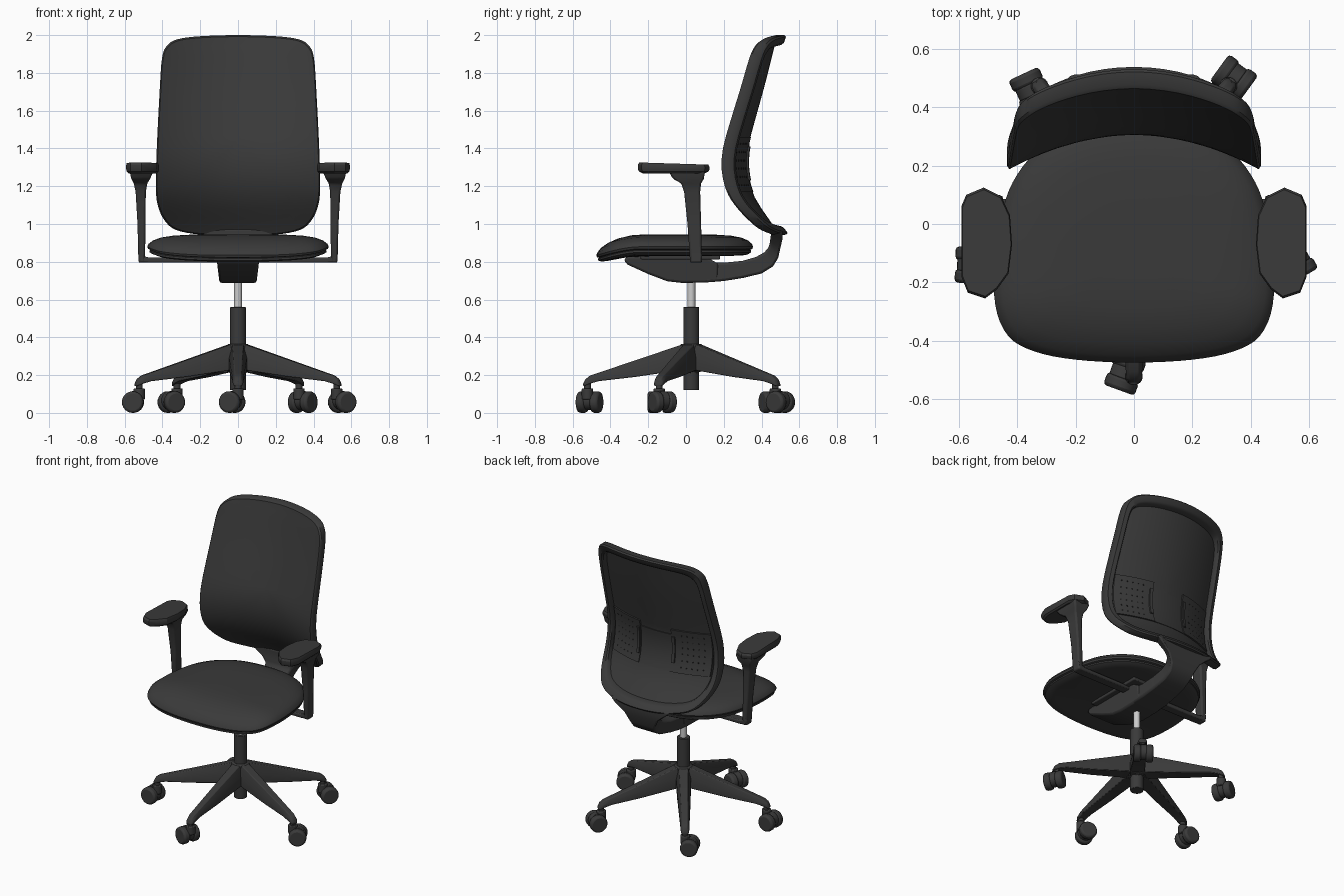
import bpy, bmesh, math
from mathutils import Vector, Matrix

if "Cube" in bpy.data.objects:
    bpy.data.objects.remove(bpy.data.objects["Cube"])


def material(name, v):
    m = bpy.data.materials.new(name)
    m.diffuse_color = (v, v, v, 1)
    m.use_nodes = True
    m.node_tree.nodes["Principled BSDF"].inputs["Base Color"].default_value = m.diffuse_color
    return m


DARK = material("charcoal", 0.042)
BLACK = material("near_black", 0.02)
STEEL = material("light_steel", 0.6)


def finish(name, bm, mat=DARK, bevel=0, angle=35):
    bmesh.ops.recalc_face_normals(bm, faces=bm.faces)
    me = bpy.data.meshes.new(name)
    bm.to_mesh(me)
    bm.free()
    me.materials.append(mat)
    ob = bpy.data.objects.new(name, me)
    bpy.context.collection.objects.link(ob)
    if bevel:
        mod = ob.modifiers.new("bevel", 'BEVEL')
        mod.width, mod.segments = bevel, 2
        mod.limit_method, mod.angle_limit = 'ANGLE', math.radians(30)
    bpy.ops.object.select_all(action='DESELECT')
    bpy.context.view_layer.objects.active = ob
    ob.select_set(True)
    bpy.ops.object.shade_smooth_by_angle(angle=math.radians(angle))
    return ob


def loft(name, rings, mat=DARK, bevel=0, angle=35):
    """Skin between closed rings of equal point count, capped at both ends."""
    bm = bmesh.new()
    vs = [[bm.verts.new(p) for p in r] for r in rings]
    n = len(rings[0])
    for a, b in zip(vs, vs[1:]):
        for i in range(n):
            j = (i + 1) % n
            bm.faces.new((a[i], a[j], b[j], b[i]))
    bm.faces.new(vs[0])
    bm.faces.new(vs[-1])
    return finish(name, bm, mat, bevel, angle)


def cylinder(name, r, a, b, mat=DARK, seg=24, bevel=0):
    a, b = Vector(a), Vector(b)
    bm = bmesh.new()
    rot = (b - a).to_track_quat('Z', 'Y').to_matrix().to_4x4()
    bmesh.ops.create_cone(bm, cap_ends=True, segments=seg, radius1=r, radius2=r,
                          depth=(b - a).length,
                          matrix=Matrix.Translation((a + b) / 2) @ rot)
    return finish(name, bm, mat, bevel)


def smooth_outline(half, steps=4):
    """Mirror a half outline and run a smooth closed curve through it."""
    pts = half + [(-x, y) for x, y in half[-2:0:-1]]
    n, out = len(pts), []
    for i in range(n):
        p = [Vector(pts[(i + k) % n]) for k in (-1, 0, 1, 2)]
        for s in range(steps):
            t = s / steps
            out.append(0.5 * (2 * p[1] + (p[2] - p[0]) * t
                              + (2 * p[0] - 5 * p[1] + 4 * p[2] - p[3]) * t * t
                              + (3 * p[1] - p[0] - 3 * p[2] + p[3]) * t ** 3))
    return out


def lerp_table(tab, z):
    for (z0, a), (z1, b) in zip(tab, tab[1:]):
        if z <= z1:
            t = max(0, (z - z0) / (z1 - z0))
            return a + (b - a) * t
    return tab[-1][1]


# Seat cushion and the shell below it
seat_line = smooth_outline([(0, -.475), (.2, -.465), (.34, -.437), (.43, -.385), (.475, -.28),
                            (.477, -.12), (.45, .05), (.40, .17), (.31, .27), (.18, .335), (0, .355)])


def seat_ring(s, z):
    ring = []
    for p in seat_line:
        x, y = p.x * s, -.06 + (p.y + .06) * s
        drop = .045 * min(1, max(0, (-y - .25) / .22)) ** 1.6
        ring.append((x, y, z - drop))
    return ring


loft("seat_cushion", [seat_ring(s, z) for s, z in (
    (.03, .945), (.3, .945), (.55, .943), (.72, .938), (.85, .928), (.94, .912),
    (.985, .895), (1, .88), (.99, .868), (.96, .862), (.03, .862))])
loft("seat_shell", [seat_ring(s, z) for s, z in (
    (.03, .866), (.95, .866), (.975, .86), (.975, .85), (.93, .838), (.85, .833), (.6, .83), (.03, .83))])

# Backrest: curved shell with a raised rim around its rear side
back_line = smooth_outline([(0, 2.0), (.2, 1.994), (.32, 1.978), (.375, 1.945), (.402, 1.88), (.415, 1.7),
                            (.43, 1.4), (.435, 1.2), (.425, 1.1), (.39, 1.02), (.33, .968), (.2, .942), (0, .935)])
CENTRE = [(.9, .495), (.975, .455), (1.04, .41), (1.1, .368), (1.17, .33), (1.26, .307), (1.34, .302),
          (1.42, .312), (1.57, .353), (1.73, .398), (1.88, .436), (1.96, .455), (2.0, .47)]


def back_y(x, z):
    c = sum(lerp_table(CENTRE, z + d) for d in (-.03, 0, .03)) / 3
    return c - .118 * (x / .43) ** 2


def back_ring(s, off):
    ring = []
    for p in back_line:
        x, z = p.x * s, 1.45 + (p.y - 1.45) * s
        lean = off * .35 if z < 1.1 else 0
        ring.append((x, back_y(x, z) + off, z + lean * (1.1 - z) / .17 * .5))
    return ring


inner = [.03, .15, .3, .45, .6, .72, .82]
loft("backrest", [back_ring(s, 0) for s in inner + [.9, .96, .985]]
     + [back_ring(1, .012), back_ring(1, .055), back_ring(.985, .066), back_ring(.925, .062), back_ring(.905, .05),
        back_ring(.895, .018)]
     + [back_ring(s, .018) for s in inner[::-1]], angle=40)


def back_patch(name, x0, x1, z0, z1, off, thick, mat=DARK, n=8):
    """Thin plate that follows the rear of the backrest."""
    rings = []
    for i in range(n + 1):
        x = x0 + (x1 - x0) * i / n
        zs = [z0 + (z1 - z0) * k / n for k in range(n + 1)]
        rings.append([(x, back_y(x, z) + off, z) for z in zs]
                     + [(x, back_y(x, z) + off + thick, z) for z in zs[::-1]])
    return loft(name, rings, mat)


# Lumbar support: centre band, two side panels, grips and perforations
back_patch("lumbar_band", -.15, .15, 1.17, 1.42, .012, .012)
for side in (-1, 1):
    back_patch("lumbar_panel", side * .12, side * .375, 1.17, 1.46, .012, .018)
    back_patch("lumbar_grip", side * .125, side * .145, 1.23, 1.41, .028, .012)
    for i in range(5):
        for k in range(6):
            x, z = side * (.19 + .035 * i), 1.205 + .044 * k
            y = back_y(x, z) + .030
            cylinder("perforation", .005, (x, y - .004, z), (x, y + .002, z), BLACK, 8)

# Tilt mechanism under the seat
profile = [(-.33, .81), (-.31, .785), (-.2, .735), (-.1, .697), (-.02, .688), (.1, .69), (.17, .697),
           (.17, .79), (.1, .83), (-.31, .83)]
loft("tilt_mechanism", [[(s * (.115 - (.83 - z) * .12), y, z) for y, z in profile] for s in (-1, 1)],
     bevel=.012)
bm = bmesh.new()
bmesh.ops.create_cube(bm, size=1, matrix=Matrix.Translation((0, -.03, .825)) @ Matrix.Diagonal((.3, .42, .025, 1)))
finish("seat_mount", bm, bevel=.006)

# Spine sweeping from the mechanism up to the bottom of the backrest
spine = []
for yb, zb, yt, zt, w in ((.1, .69, .1, .8, .1), (.2, .698, .2, .795, .1), (.3, .714, .3, .805, .095),
                          (.40, .738, .37, .825, .09), (.46, .775, .415, .85, .09), (.488, .82, .44, .88, .10),
                          (.50, .875, .445, .91, .13), (.512, .925, .45, .945, .19), (.512, .965, .45, .975, .23)):
    spine.append([(-w, yb, zb), (w, yb, zb), (w, yt, zt), (-w, yt, zt)])
loft("back_spine", spine, bevel=.012, angle=50)

# Armrests: pad, flared post and the bar to the mechanism
pad_shape = [(.47, -.225), (.51, -.255), (.57, -.235), (.592, -.18), (.592, .06), (.575, .10), (.515, .125),
             (.455, .095), (.425, .03), (.418, -.07), (.43, -.17)]
for side in (-1, 1):
    rings = []
    for s, z in ((.86, 1.268), (.97, 1.278), (1, 1.29), (1, 1.308), (.96, 1.32)):
        rings.append([(side * (.507 + (x - .507) * s), -.065 + (y + .065) * s, z - .03 * (y + .065) * (z > 1.3))
                      for x, y in pad_shape])
    loft("armrest_pad", rings, angle=25)
    post = []
    for z, x0, x1, y0, y1 in ((.795, .492, .527, .022, .085), (1.0, .49, .532, .008, .08), (1.17, .488, .542, -.01, .075),
                              (1.215, .48, .552, -.025, .08), (1.24, .465, .565, -.07, .095), (1.285, .445, .575, -.095, .10)):
        post.append([(side * x0, y0, z), (side * x1, y0, z), (side * x1, y1, z), (side * x0, y1, z)])
    loft("armrest_post", post, bevel=.01, angle=45)
    bar = []
    for x, z0, z1 in ((0, .795, .822), (.47, .795, .822), (.505, .797, .832), (.527, .815, .85)):
        bar.append([(side * x, .022, z0), (side * x, .085, z0), (side * x, .085, z1), (side * x, .022, z1)])
    loft("armrest_bar", bar, bevel=.007)

# Gas lift
HUB_Y = .028
cylinder("lift_column", .042, (0, HUB_Y, .12), (0, HUB_Y, .56), seg=32, bevel=.003)
cylinder("lift_rod", .021, (0, HUB_Y, .54), (0, HUB_Y, .70), STEEL)
cylinder("base_hub", .058, (0, HUB_Y, .22), (0, HUB_Y, .365), bevel=.008)

# Five legs, each with a twin wheel caster: leg angle, caster trailing angle
for deg, trail in ((-90, 160), (-18, 30), (54, 54), (126, 205), (198, 178)):
    a, t = math.radians(deg), math.radians(trail)
    out = Vector((math.cos(a), math.sin(a), 0))
    across = Vector((-out.y, out.x, 0))
    hub, up = Vector((0, HUB_Y, 0)), Vector((0, 0, 1))
    rings = []
    for r, zt, zb, w in ((0, .372, .21, .045), (.06, .358, .225, .047), (.3, .277, .19, .038), (.49, .213, .168, .03),
                         (.535, .198, .155, .028), (.56, .18, .145, .025), (.572, .155, .14, .018)):
        rings.append([hub + out * r + across * k * w + up * z
                      for k, z in ((-1, zb), (1, zb), (1, (zt + zb) / 2), (.6, zt), (-.6, zt), (-1, (zt + zb) / 2))])
    loft("base_leg", rings, bevel=.004)
    stem = hub + out * .55
    d = Vector((math.cos(t), math.sin(t), 0))
    axle = Vector((-d.y, d.x, 0))
    c = stem + d * .033 + up * .057
    cylinder("caster_stem", .018, stem + up * .09, stem + up * .165)
    cylinder("caster_collar", .03, stem + up * .07, stem + up * .13, bevel=.006)
    cylinder("caster_hood", .05, c + up * .008 - axle * .02, c + up * .008 + axle * .02, bevel=.004)
    for s in (-1, 1):
        cylinder("caster_wheel", .057, c + axle * s * .016, c + axle * s * .062, bevel=.012)
